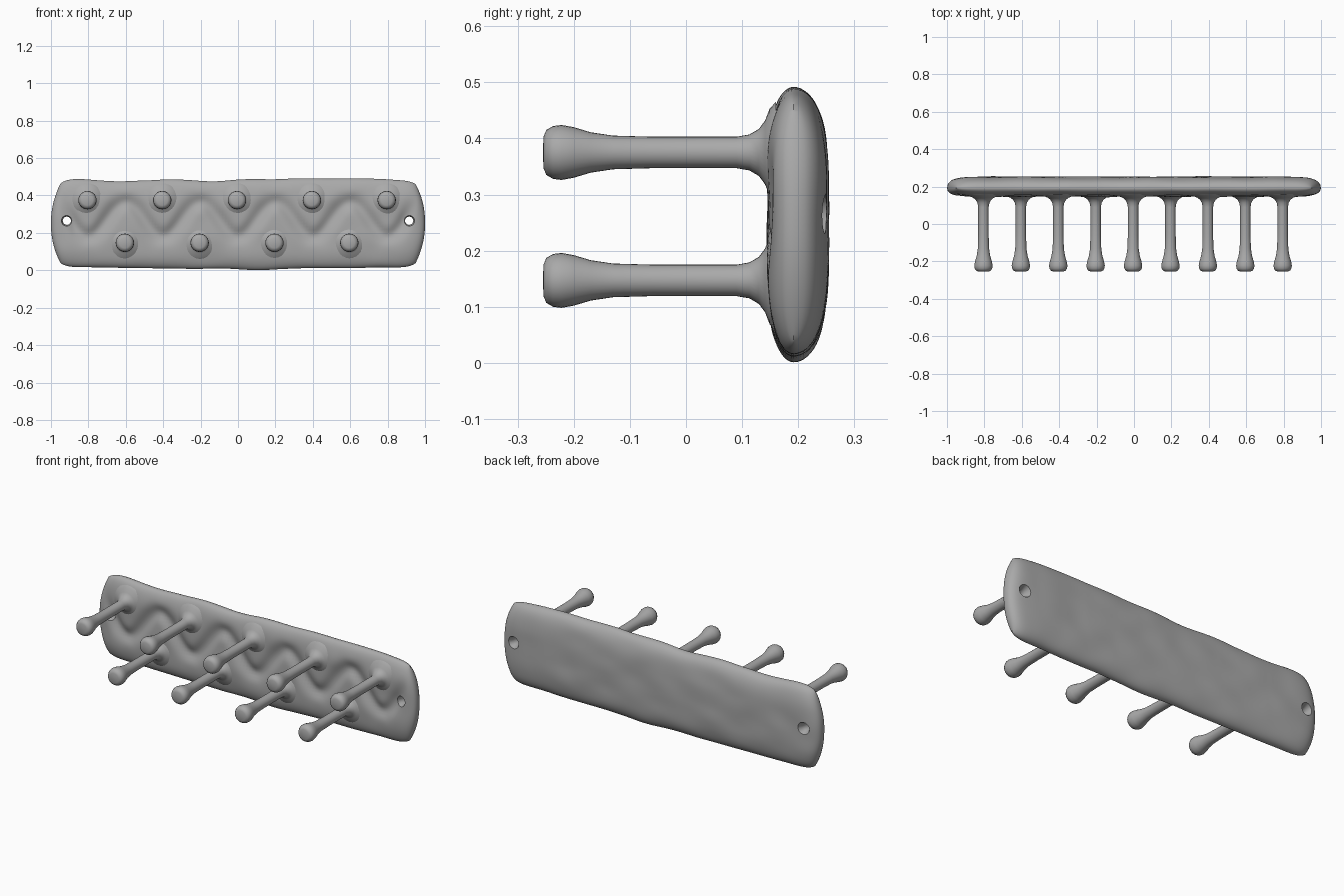
import bpy, bmesh, math
from mathutils import noise, Vector

if "Cube" in bpy.data.objects:
    bpy.data.objects.remove(bpy.data.objects["Cube"])

grey = bpy.data.materials.new("plain grey")
grey.use_nodes = True
colour = (0.4, 0.4, 0.4, 1)
grey.diffuse_color = colour
grey.node_tree.nodes["Principled BSDF"].inputs["Base Color"].default_value = colour


def make_object(name, bm, angle=35):
    bmesh.ops.recalc_face_normals(bm, faces=bm.faces)
    mesh = bpy.data.meshes.new(name)
    bm.to_mesh(mesh)
    bm.free()
    mesh.materials.append(grey)
    ob = bpy.data.objects.new(name, mesh)
    bpy.context.collection.objects.link(ob)
    smooth(ob, angle)
    return ob


def smooth(ob, angle):
    bpy.ops.object.select_all(action="DESELECT")
    ob.select_set(True)
    bpy.context.view_layer.objects.active = ob
    bpy.ops.object.shade_smooth_by_angle(angle=math.radians(angle))


def turned(profile, steps=28):
    """Revolve (y, radius) points around the y axis."""
    bm = bmesh.new()
    verts = [bm.verts.new((r, y, 0)) for y, r in profile]
    edges = [bm.edges.new(pair) for pair in zip(verts, verts[1:])]
    bmesh.ops.spin(bm, geom=verts + edges, axis=(0, 1, 0), cent=(0, 0, 0),
                   steps=steps, angle=math.tau)
    bmesh.ops.remove_doubles(bm, verts=bm.verts, dist=0.0002)
    return bm


# Board: hand-carved slab with rounded rim and a wavy groove on the front
def groove(x, z):
    phase = math.tau * x / 0.4
    slope = 0.09 * math.tau / 0.4 * math.sin(phase)
    dist = (z - 0.275 + 0.09 * math.cos(phase)) / math.hypot(1, slope)
    fade = max(0, min(1, (0.96 - abs(x)) / 0.08))
    return 0.022 * fade * math.exp(-(dist / 0.038) ** 2)


def board_point(u, v, side):
    x = u * (1 - 0.05 * abs(v) ** 2.2)
    wobble = noise.noise(Vector((x * 4, v, 3))) * 0.012
    top = 0.485 + 0.005 * math.sin(3 * x) + wobble
    bottom = 0.012 - 0.006 * math.cos(3 * x) - wobble
    corner = 1 - 0.1 * abs(u) ** 30
    z = (top + bottom) / 2 + v * corner * (top - bottom) / 2
    rim = math.sqrt(max(0, (1 - v ** 4) * (1 - u ** 24)))
    if side < 0:
        y = 0.192 - 0.047 * rim + groove(x, z) * rim
    else:
        y = 0.192 + 0.061 * rim
    y += 0.004 * rim * noise.noise(Vector((x * 6, side, z * 9)))
    return x, y, max(z, 0)


NX, NZ = 150, 44
bm = bmesh.new()
for side in (-1, 1):
    rows = []
    for i in range(NX + 1):
        t = 2 * i / NX - 1
        # spacing tightens towards the rim
        u = math.copysign(1 - (1 - abs(t)) ** 1.25, t)
        rows.append([bm.verts.new(board_point(u, -math.cos(math.pi * j / NZ), side))
                     for j in range(NZ + 1)])
    for a, b in zip(rows, rows[1:]):
        for j in range(NZ):
            bm.faces.new((a[j], b[j], b[j + 1], a[j + 1]))
bmesh.ops.remove_doubles(bm, verts=bm.verts, dist=0.0005)
board = make_object("board", bm)

# Screw holes, flared at both faces
for x in (-0.915, 0.915):
    cutter = make_object("hole_cutter", turned(
        [(0.1, 0), (0.1, 0.04), (0.165, 0.027), (0.18, 0.022),
         (0.22, 0.022), (0.245, 0.034), (0.3, 0.045), (0.3, 0)], 20))
    cutter.location = (x, 0, 0.265)
    cutter.hide_render = True
    mod = board.modifiers.new("hole", "BOOLEAN")
    mod.operation = "DIFFERENCE"
    mod.solver = "EXACT"
    mod.object = cutter
    bpy.context.view_layer.update()
    bpy.context.view_layer.objects.active = board
    bpy.ops.object.modifier_apply(modifier=mod.name)
    bpy.data.objects.remove(cutter)
smooth(board, 35)

# Pegs: knobbed tip, slim shaft, flared root blending into the board
peg_profile = [(-0.255, 0), (-0.254, 0.028), (-0.249, 0.04), (-0.237, 0.047),
               (-0.222, 0.049), (-0.2, 0.045), (-0.17, 0.036), (-0.13, 0.03),
               (-0.06, 0.028), (0.09, 0.028), (0.113, 0.032), (0.13, 0.042),
               (0.141, 0.057), (0.149, 0.078), (0.16, 0.09)]


def peg_row(name, count, z):
    for i in range(count):
        peg = make_object(f"{name}_{i + 1}", turned(peg_profile), 50)
        peg.location = ((i - (count - 1) / 2) * 0.4 - 0.005, 0, z)


peg_row("upper_peg", 5, 0.375)
peg_row("lower_peg", 4, 0.147)
